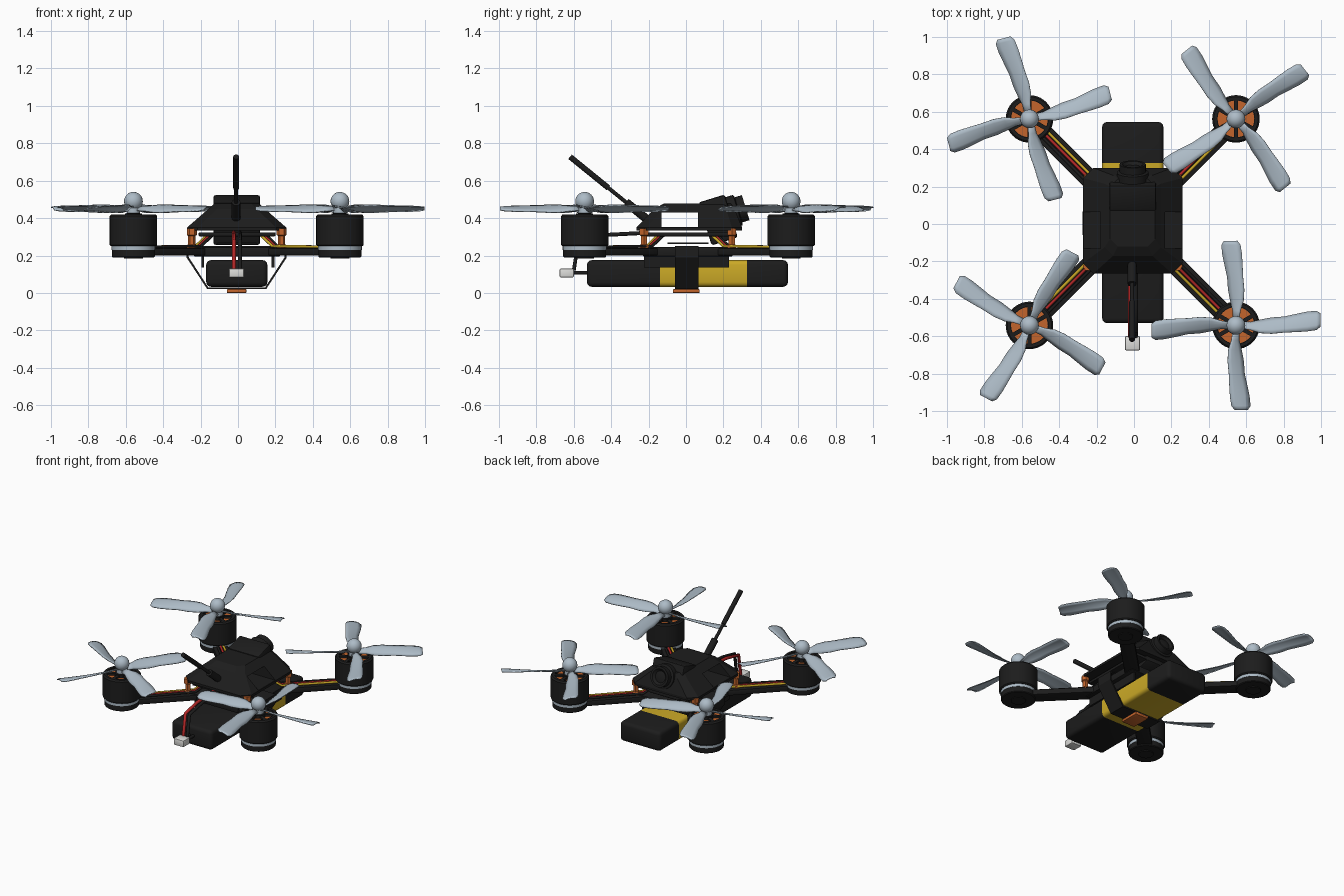
import bpy, bmesh, math
from mathutils import Matrix, Vector

cube = bpy.data.objects.get("Cube")
if cube:
    bpy.data.objects.remove(cube, do_unlink=True)


def material(name, *rgb):
    m = bpy.data.materials.new(name)
    m.use_nodes = True
    m.diffuse_color = (*rgb, 1)
    m.node_tree.nodes["Principled BSDF"].inputs["Base Color"].default_value = (*rgb, 1)
    return m


BLACK = material("black", .012, .012, .012)
GREY = material("blade grey", .42, .5, .57)
ORANGE = material("orange", .55, .13, .025)
YELLOW = material("yellow", .6, .4, .02)
RED = material("red", .45, .02, .02)
WHITE = material("white", .72, .72, .7)

CX, CY, ARM = -.007, .01, .552


def finish(name, bm, *mats, smooth=None):
    me = bpy.data.meshes.new(name)
    bmesh.ops.recalc_face_normals(bm, faces=bm.faces)
    bm.to_mesh(me)
    bm.free()
    ob = bpy.data.objects.new(name, me)
    bpy.context.collection.objects.link(ob)
    for m in mats:
        me.materials.append(m)
    if smooth:
        bpy.ops.object.select_all(action="DESELECT")
        ob.select_set(True)
        bpy.context.view_layer.objects.active = ob
        bpy.ops.object.shade_smooth_by_angle(angle=math.radians(smooth))
    return ob


def box_mesh(x, y, z, bevel=0, segments=2, matrix=None):
    """Box from (low, high) spans."""
    bm = bmesh.new()
    bmesh.ops.create_cube(bm, size=1)
    for v in bm.verts:
        v.co = [s[0] if c < 0 else s[1] for c, s in zip(v.co, (x, y, z))]
    if bevel:
        bmesh.ops.bevel(bm, geom=bm.edges[:], offset=bevel, segments=segments,
                        profile=.5, affect="EDGES")
    if matrix:
        bm.transform(matrix)
    return bm


def box(name, mat, x, y, z, bevel=0, matrix=None):
    return finish(name, box_mesh(x, y, z, bevel, 2, matrix), mat, smooth=35 if bevel else None)


def lathe(name, mat, profile, matrix, sides=40):
    bm = bmesh.new()
    vs = [bm.verts.new((r, 0, z)) for r, z in profile]
    es = [bm.edges.new(p) for p in zip(vs, vs[1:])]
    bmesh.ops.spin(bm, geom=vs + es, axis=(0, 0, 1), cent=(0, 0, 0),
                   angle=math.tau, steps=sides)
    bmesh.ops.remove_doubles(bm, verts=bm.verts[:], dist=.0002)
    bm.transform(matrix)
    return finish(name, bm, mat, smooth=35)


def tube(name, mat, points, radius):
    cu = bpy.data.curves.new(name, "CURVE")
    cu.dimensions = "3D"
    cu.bevel_depth, cu.bevel_resolution, cu.use_fill_caps = radius, 3, True
    sp = cu.splines.new("POLY")
    sp.points.add(len(points) - 1)
    for p, co in zip(sp.points, points):
        p.co = (*co, 1)
    cu.materials.append(mat)
    ob = bpy.data.objects.new(name, cu)
    bpy.context.collection.objects.link(ob)
    return ob


def propeller(name, place, start, hand):
    # Stations: radius, sideways sweep, half width, twist in degrees
    stations = [(.03, 0, .02, 30), (.08, -.004, .025, 32), (.13, -.006, .04, 29),
                (.19, -.002, .047, 25), (.26, .004, .045, 21), (.32, .012, .05, 18),
                (.38, .02, .054, 15), (.43, .026, .052, 12), (.452, .028, .036, 10)]
    bm = bmesh.new()
    for k in range(4):
        spin = Matrix.Rotation(math.radians(start + 90 * k), 4, "Z")
        rows = []
        for r, sweep, half, twist in stations:
            a = math.radians(twist)
            row = []
            for t in (-1, -.5, 0, .5, 1):
                camber = .007 * (1 - t * t)
                p = Vector((r, hand * (sweep + t * half * math.cos(a)),
                            .45 - t * half * math.sin(a) + camber))
                row.append(bm.verts.new(spin @ p))
            rows.append(row)
        for a, b in zip(rows, rows[1:]):
            for i in range(4):
                bm.faces.new((a[i], a[i + 1], b[i + 1], b[i]))
    bm.transform(place)
    ob = finish(name + "_blades", bm, GREY, smooth=50)
    sol = ob.modifiers.new("thickness", "SOLIDIFY")
    sol.thickness, sol.offset = .006, 0
    dome = [(.05 * math.cos(a * math.pi / 16), .49 + .05 * math.sin(a * math.pi / 16))
            for a in range(-4, 9)]
    lathe(name + "_hub", GREY, [(0, .425), (.035, .425)] + dome, place, 24)


# Arms, motors, propellers and arm wires
corners = [("front_left", 1, -1, 0, 1), ("front_right", -1, -1, 63, -1),
           ("back_left", 1, 1, 39, -1), ("back_right", -1, 1, 104, 1)]
for name, sx, sy, start, hand in corners:
    place = Matrix.Translation((CX + sx * ARM, CY + sy * ARM, 0))
    turn = Matrix.Translation((CX, CY, 0)) @ Matrix.Rotation(math.atan2(sy, sx), 4, "Z")
    box(name + "_arm", BLACK, (.15, .78), (-.05, .05), (.2, .24), .006, turn)
    lathe(name + "_motor_pad", BLACK,
          [(0, .185), (.05, .185), (.05, .19), (.11, .19), (.115, .195), (.115, .232), (0, .232)], place)
    lathe(name + "_motor_ring", GREY, [(0, .23), (.117, .23), (.117, .252), (0, .252)], place)
    lathe(name + "_motor_bell", BLACK,
          [(0, .25), (.12, .25), (.127, .257), (.127, .41), (.118, .42), (.1, .42),
           (.1, .398), (.045, .398), (.045, .425), (0, .43)], place)
    lathe(name + "_winding", ORANGE, [(.05, .396), (.05, .404), (.098, .404), (.098, .396)], place)
    for k in range(6):
        spoke = place @ Matrix.Rotation(math.tau * (k + .5) / 6, 4, "Z")
        box(name + "_spoke", BLACK, (.04, .105), (-.011, .011), (.398, .418), 0, spoke)
    propeller(name + "_propeller", place, start, hand)
    for colour, mat, side in (("yellow", YELLOW, -.02), ("red", RED, 0), ("black", BLACK, .02)):
        path = [(.2, side, .31), (.29, side, .25), (.68, side, .246)]
        tube(f"{name}_{colour}_wire", mat, [turn @ Vector(p) for p in path], .008)
    # Standoff post with a wider cap
    post = Matrix.Translation((CX + sx * .24, CY + sy * .235, 0))
    lathe(name + "_standoff", ORANGE,
          [(0, .235), (.027, .235), (.027, .255), (.019, .26), (.019, .305),
           (.027, .31), (.027, .345), (0, .345)], post, 6)

# Frame plates and lower rails
box("bottom_plate", BLACK, (-.235, .225), (-.23, .25), (.195, .245), .006)
box("middle_plate", BLACK, (-.21, .2), (-.23, .27), (.303, .324), .004)
box("circuit_board", BLACK, (-.11, .1), (-.1, .12), (.262, .27))
for x in (-.195, .18):
    box("side_rail", BLACK, (x, x + .014), (-.225, .23), (.135, .2))


# Tapered canopy with an opening through both sides
def ring(bm, hx, y0, y1, c, z):
    pts = [(hx - c, y0), (hx, y0 + c), (hx, y1 - c), (hx - c, y1)]
    pts += [(-x, y) for x, y in reversed(pts)]
    return [bm.verts.new((x + CX, y, z)) for x, y in pts]


bm = bmesh.new()
loops = [ring(bm, .265, -.265, .3, .055, .333), ring(bm, .265, -.265, .3, .055, .35),
         ring(bm, .15, -.17, .26, .045, .45), ring(bm, .12, -.12, .24, .04, .477)]
for a, b in zip(loops, loops[1:]):
    for i in range(8):
        bm.faces.new((a[i], a[(i + 1) % 8], b[(i + 1) % 8], b[i]))
bm.faces.new(loops[0])
bm.faces.new(loops[-1])
canopy = finish("canopy", bm, BLACK)
cutter = box("canopy_opening_cutter", BLACK, (-.5, .5), (-.13, .065), (.352, .43))
cutter.hide_render = True
cutter.hide_set(True)
cutter.display_type = "WIRE"
cut = canopy.modifiers.new("side opening", "BOOLEAN")
cut.operation, cut.object, cut.solver = "DIFFERENCE", cutter, "EXACT"

# Tilted camera in the canopy
tilt = Matrix.Translation((CX, .172, .39)) @ Matrix.Rotation(math.radians(17), 4, "X")
box("camera_body", BLACK, (-.125, .125), (-.073, .073), (-.12, .12), .012, tilt)
lathe("camera_lens", BLACK,
      [(0, 0), (.085, 0), (.085, .115), (.07, .12), (.07, .16), (.055, .16), (.04, .145), (0, .155)],
      tilt @ Matrix.Translation((0, 0, .02)) @ Matrix.Rotation(-math.pi / 2, 4, "X"), 28)

# Battery with a yellow label band
bm = box_mesh((-.17, .157), (-.53, .545), (.033, .175), .025, 3)
for y in (-.14, .325):
    bmesh.ops.bisect_plane(bm, geom=bm.verts[:] + bm.edges[:] + bm.faces[:],
                           plane_co=(0, y, 0), plane_no=(0, 1, 0))
for f in bm.faces:
    f.material_index = int(-.14 < f.calc_center_median().y < .325)
finish("battery", bm, BLACK, YELLOW, smooth=40)

# Strap around battery and frame, with a buckle plate below
bm = bmesh.new()
half = [(.155, .025), (.262, .19), (.262, .248)]
path = half + [(-x, z) for x, z in reversed(half)]
pairs = [[bm.verts.new((x + CX, y, z)) for y in (-.06, .066)] for x, z in path]
for a, b in zip(pairs, pairs[1:] + pairs[:1]):
    bm.faces.new((a[0], a[1], b[1], b[0]))
strap = finish("battery_strap", bm, BLACK)
sol = strap.modifiers.new("thickness", "SOLIDIFY")
sol.thickness, sol.offset = .011, 0
box("strap_buckle", ORANGE, (-.06, .045), (-.07, .073), (0, .02), .004)

# Antenna
base, tip = Vector((-.01, -.21, .395)), Vector((-.01, -.62, .728))
for part, a, b, r in (("base", 0, .27, .024), ("stem", .2, .6, .011), ("tip", .5, 1, .016)):
    tube("antenna_" + part, BLACK, [base.lerp(tip, a), base.lerp(tip, b)], r)

# Power leads and connector
box("connector", WHITE, (-.048, .032), (-.675, -.6), (.083, .13), .005)
for name, mat, x in (("red", RED, -.022), ("black", BLACK, .01)):
    tube(name + "_power_lead", mat,
         [(x, -.2, .322), (x, -.43, .31), (x, -.575, .28), (x, -.6, .12)], .011)
    tube(name + "_battery_lead", BLACK, [(x, -.52, .108), (x, -.61, .108)], .011)
